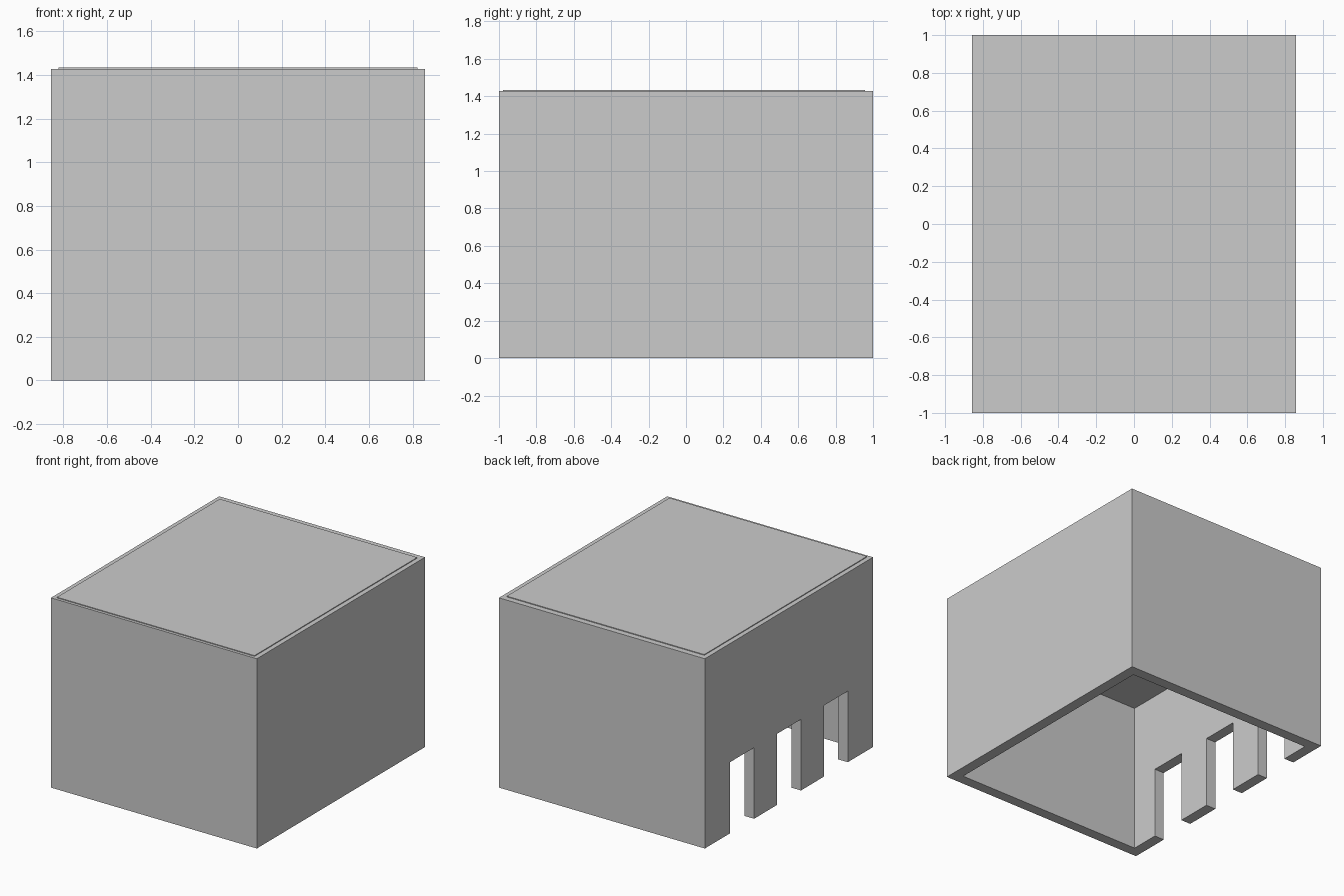
import bpy

if "Cube" in bpy.data.objects:
    bpy.data.objects.remove(bpy.data.objects["Cube"])

W, D, H = 1.714, 2.0, 1.428      # outer size
T = 0.08                         # wall thickness
DOOR_W, DOOR_H, PITCH = 0.286, 0.535, 0.557


def box(name, x0, x1, y0, y1, z0, z1):
    bpy.ops.mesh.primitive_cube_add(
        size=1, location=((x0 + x1) / 2, (y0 + y1) / 2, (z0 + z1) / 2))
    ob = bpy.context.object
    ob.name = name
    ob.scale = (x1 - x0, y1 - y0, z1 - z0)
    bpy.ops.object.transform_apply(location=True, rotation=False, scale=True)
    return ob


def cut(target, cutter):
    mod = target.modifiers.new("cut", 'BOOLEAN')
    mod.operation = 'DIFFERENCE'
    mod.solver = 'EXACT'
    mod.object = cutter
    bpy.context.view_layer.objects.active = target
    bpy.ops.object.modifier_apply(modifier=mod.name)
    bpy.data.objects.remove(cutter, do_unlink=True)


# Four walls: open at the top and bottom
walls = box("walls", -W / 2, W / 2, -D / 2, D / 2, 0, H)
cut(walls, box("room_cutter", -W / 2 + T, W / 2 - T,
               -D / 2 + T, D / 2 - T, -0.1, H + 0.1))

# Three doorways through the left wall
for i in (-1, 0, 1):
    y = i * PITCH
    cut(walls, box("door_cutter", -W / 2 - 0.1, -W / 2 + T + 0.1,
                   y - DOOR_W / 2, y + DOOR_W / 2, -0.1, DOOR_H))

# Thick roof block, seated in the walls and standing slightly proud
box("roof", -0.822, 0.822, -0.978, 0.957, 1.12, 1.434)
